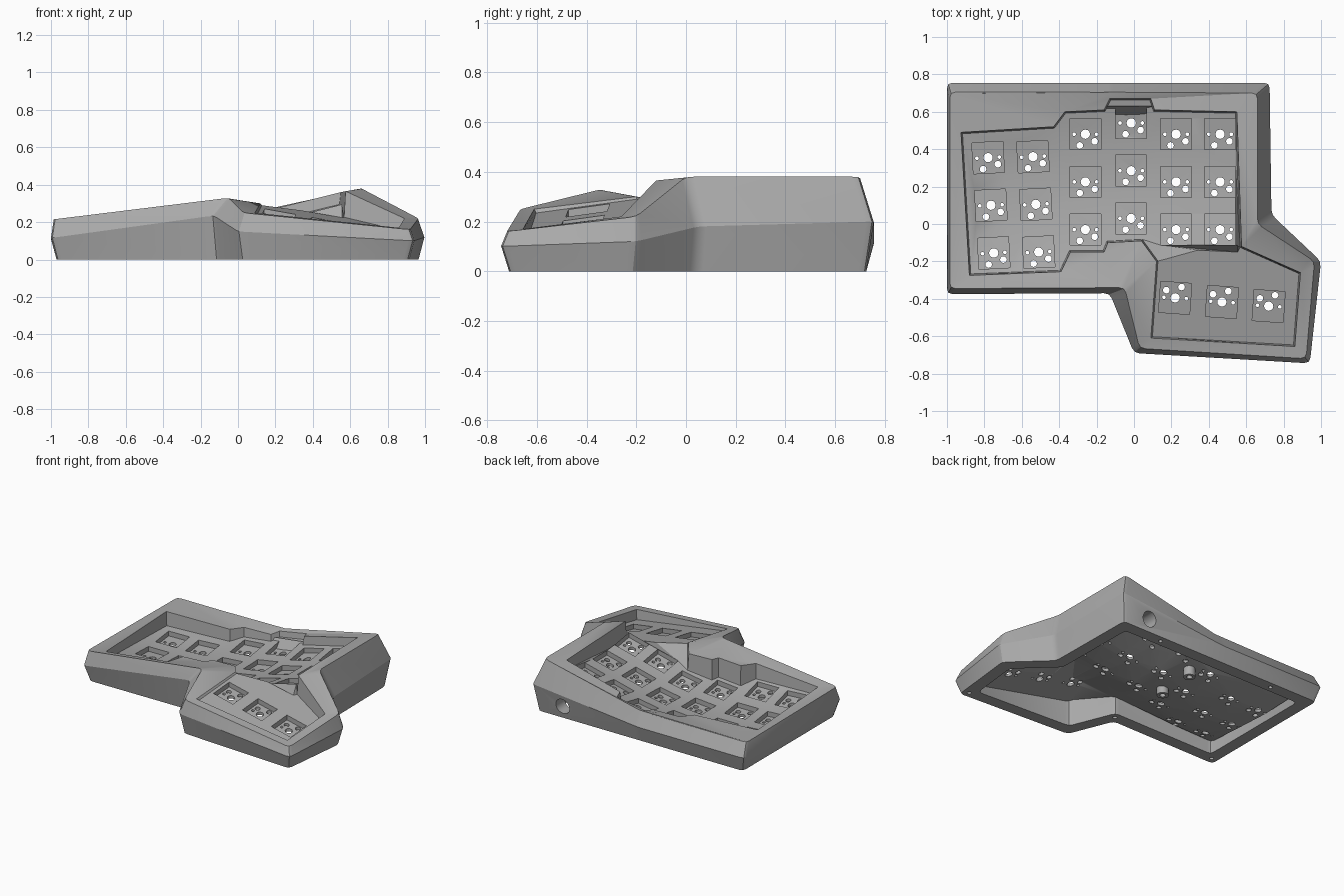
import bpy, bmesh, math
from mathutils import Vector

old = bpy.data.objects.get("Cube")
if old:
    bpy.data.objects.remove(old, do_unlink=True)

grey = bpy.data.materials.new("case grey")
grey.use_nodes = True
grey.diffuse_color = (0.4, 0.4, 0.4, 1)
grey.node_tree.nodes["Principled BSDF"].inputs["Base Color"].default_value = (0.4, 0.4, 0.4, 1)

# Outer wall: widest point x, y, z and rim crest x, y, z at each corner (clockwise)
WALL = [
    (-1, .755, .11, -.985, .705, .205), (-.14, .755, .11, -.14, .705, .205),
    (.725, .755, .2, .66, .7, .38), (.735, .05, .18, .66, 0, .38),
    (1, -.2, .12, .965, -.2, .22), (.94, -.745, .1, .92, -.72, .16),
    (0, -.69, .15, .03, -.665, .25), (-.13, -.37, .235, -.05, -.34, .33),
    (-1, -.375, .115, -.985, -.345, .215)]

# Edge of the key well, clockwise
WELL = [
    (-.925, .49, .2), (-.43, .52, .19), (-.37, .6, .19), (-.16, .61, .19),
    (-.13, .67, .2), (.09, .67, .24), (.11, .61, .25), (.55, .6, .36),
    (.575, -.12, .365), (.89, -.26, .22), (.86, -.655, .17), (.09, -.61, .25),
    (.12, -.2, .3), (.04, -.09, .28), (-.14, -.1, .28), (-.16, -.15, .28),
    (-.34, -.15, .27), (-.39, -.255, .26), (-.88, -.275, .21)]

# Height of the main floor across the columns
SLOPE = [(-1.1, .085), (-.55, .075), (-.26, .09), (0, .12), (1, .37)]


def floor(x, y):
    if x > .06 and y < -.125:                      # thumb area
        return .2 - .17 * (x - .47) + .15 * (y + .41)
    for (x0, z0), (x1, z1) in zip(SLOPE, SLOPE[1:]):
        if x <= x1:
            return z0 + (z1 - z0) * (x - x0) / (x1 - x0) + .3 * (y - .23) ** 2


def inset(points, width, z=None):
    """Move a clockwise outline inwards with mitred corners."""
    out = []
    for i, p in enumerate(points):
        a, b, c = (Vector(q[:2]) for q in (points[i - 1], p, points[(i + 1) % len(points)]))
        d, e = (b - a).normalized(), (c - b).normalized()
        n, m = Vector((d.y, -d.x)), Vector((e.y, -e.x))
        q = b + (n + m) * width / (1 + n.dot(m))
        out.append((q.x, q.y, p[2] if z is None else z))
    return out


def rounded(points, r=.03):
    out = []
    for i, p in enumerate(points):
        a, b, c = Vector(points[i - 1]), Vector(p), Vector(points[(i + 1) % len(points)])
        s, t = b + (a - b).normalized() * r, b + (c - b).normalized() * r
        out += [s, (s + 2 * b + t) / 4, t]
    return out


def circle(x, y, r, n=12):
    return [(x + r * math.cos(math.tau * i / n), y + r * math.sin(math.tau * i / n)) for i in range(n)]


def ring(bm, points):
    verts = [bm.verts.new(p) for p in points]
    for i, v in enumerate(verts):
        bm.edges.new((verts[i - 1], v))
    return verts


def bridge(bm, a, b):
    for i in range(len(a)):
        bm.faces.new((a[i - 1], a[i], b[i], b[i - 1]))


def fill(bm, *rings):
    edges = [bm.edges.get((r[i - 1], r[i])) for r in rings for i in range(len(r))]
    bmesh.ops.triangle_fill(bm, use_beauty=True, edges=edges, normal=(0, 0, 1))


def draped(bm, points, drop):
    return ring(bm, [(x, y, max(.015, floor(x, y) - drop)) for x, y in points])


def finish(bm, name):
    bmesh.ops.recalc_face_normals(bm, faces=bm.faces[:])
    mesh = bpy.data.meshes.new(name)
    bm.to_mesh(mesh)
    bm.free()
    mesh.materials.append(grey)
    obj = bpy.data.objects.new(name, mesh)
    bpy.context.collection.objects.link(obj)
    return obj


def smooth(obj):
    bpy.ops.object.select_all(action='DESELECT')
    obj.select_set(True)
    bpy.context.view_layer.objects.active = obj
    bpy.ops.object.shade_smooth_by_angle(angle=math.radians(25))


# Key positions: x, y, turn in degrees
keys = []
for row in range(3):
    y = .48 - .255 * row
    keys += [(-.78 + .015 * row, y - .125, 3), (-.54 + .015 * row, y - .12, 3),
             (-.26, y, 0), (-.015, y + .06, 0), (.225, y, 0), (.46, y, 0)]
    keys.append((.22 + .25 * row, -.395 - .022 * row, 176))

# Case walls and rim
bm = bmesh.new()
wide = [w[:3] for w in WALL]
base = ring(bm, rounded(inset(wide, .03, 0)))
belt = ring(bm, rounded(wide))
crest = ring(bm, rounded([w[3:] for w in WALL]))
bridge(bm, base, belt)
bridge(bm, belt, crest)
well = ring(bm, WELL)
fill(bm, crest, well)
sunk = draped(bm, [p[:2] for p in inset(WELL, .008)], 0)
bridge(bm, well, sunk)

# Step between the main floor and the thumb floor
step = draped(bm, [(.16, -.115), (.34, -.11), (.555, -.115), (.555, -.15), (.34, -.14), (.16, -.19)], 0)
fill(bm, step)

# Key pockets with their switch holes
HOLES = [(0, 0, .025), (-.06, 0, .01), (.06, 0, .01), (-.03, -.06, .018), (.05, -.038, .018)]
mouths, under = [], []
for x, y, turn in keys:
    c, s = math.cos(math.radians(turn)), math.sin(math.radians(turn))

    def place(u, v):
        return x + c * u - s * v, y + s * u + c * v

    corners = [place(u, v) for u, v in ((-.083, -.083), (.083, -.083), (.083, .083), (-.083, .083))]
    mouth, bottom = draped(bm, corners, 0), draped(bm, corners, .035)
    bridge(bm, mouth, bottom)
    mouths.append(mouth)
    tops = []
    for u, v, r in HOLES:
        shape = circle(*place(u, v), r)
        top, low = draped(bm, shape, .035), draped(bm, shape, .055)
        bridge(bm, top, low)
        tops.append(top)
        under.append(low)
    fill(bm, bottom, *tops)
fill(bm, sunk, step, *mouths)

# Hollow underside with screw holes in the bottom rim
hollow = rounded(inset(wide, .12, 0))
lip = ring(bm, hollow)
ceiling = draped(bm, [(p.x, p.y) for p in hollow], .055)
bridge(bm, lip, ceiling)
fill(bm, ceiling, *under)
corner = inset(wide, .075, 0)
screws = []
for x, y in [corner[i][:2] for i in (5, 7, 8)] + [(.34, .68), (-.615, .68)]:
    mouth = ring(bm, [(*p, 0) for p in circle(x, y, .015)])
    end = ring(bm, [(*p, .05) for p in circle(x, y, .015)])
    bridge(bm, mouth, end)
    fill(bm, end)
    screws.append(mouth)
fill(bm, base, lip, *screws)
case = finish(bm, "keyboard_case")

# Cable hole through the back wall
bpy.ops.mesh.primitive_cylinder_add(vertices=32, radius=.055, depth=.3, location=(.485, .7, .09),
                                    rotation=(math.pi / 2, 0, 0))
cutter = bpy.context.object
cutter.name = "cable_hole_cutter"
cutter.hide_render = True
cut = case.modifiers.new("cable hole", 'BOOLEAN')
cut.operation = 'DIFFERENCE'
cut.solver = 'EXACT'
cut.object = cutter
bpy.context.view_layer.objects.active = case
bpy.ops.object.modifier_apply(modifier=cut.name)
bpy.data.objects.remove(cutter, do_unlink=True)
smooth(case)

# Screw posts under the plate
for n, (x, y) in enumerate([(-.14, .13), (-.12, .43)]):
    bm = bmesh.new()
    loops = [ring(bm, [(*p, z) for p in circle(x, y, r, 20)])
             for r, z in ((.04, .07), (.04, .005), (.02, .005), (.02, .07))]
    for i in range(4):
        bridge(bm, loops[i - 1], loops[i])
    smooth(finish(bm, f"screw_post_{n + 1}"))
